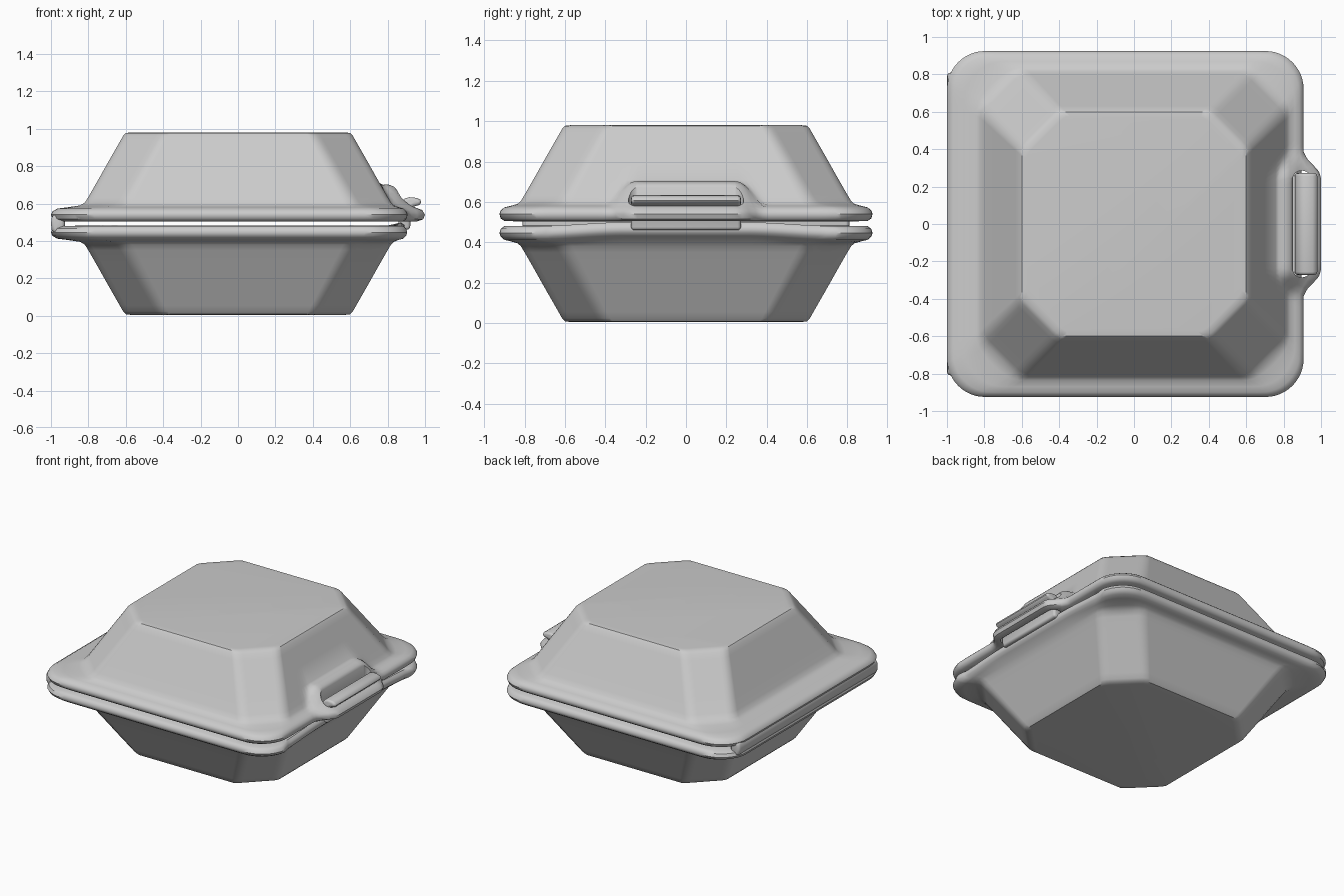
import bpy, bmesh, math

if "Cube" in bpy.data.objects:
    bpy.data.objects.remove(bpy.data.objects["Cube"])

mat = bpy.data.materials.new("soft_grey")
mat.diffuse_color = (0.6, 0.6, 0.6, 1)
mat.use_nodes = True
mat.node_tree.nodes["Principled BSDF"].inputs["Base Color"].default_value = mat.diffuse_color


def smooth(a, b, v):
    t = max(0.0, min(1.0, (v - a) / (b - a)))
    return t * t * (3 - 2 * t)


def lerp(a, b, t):
    return a + (b - a) * t


# half section of a shell: half width, height, corner roundness, (x, z) at the clasp
SECTION = [
    (.575, .980, 0, None), (.600, .977, 0, None), (.614, .962, 0, None),
    (.632, .930, 0, None), (.695, .820, 0, None), (.757, .710, 0, None),
    (.800, .635, 0, (.775, .700)), (.818, .605, 0, (.800, .703)),
    (.835, .590, .4, (.835, .690)), (.870, .580, .9, (.880, .635)),
    (.900, .573, 1, (.940, .582)), (.918, .558, 1, (.985, .565)),
    (.925, .540, 1, (1.00, .540)), (.918, .518, 1, (.990, .515)),
    (.900, .505, 1, (.960, .505)), (.800, .503, .3, (.850, .505)),
    (.770, .530, 0, (.800, .560)), (.755, .560, 0, (.770, .630)),
    (.540, .920, 0, None)]


def ring(h, b):
    """Square with chamfered (b=0) to rounded (b=1) corners; flags the +x side."""
    f = smooth(.81, .925, h)
    left, right, hy, c = h + .075 * f, h - .018 * f, h, .205
    corners = [((right, -hy), (1, -1)), ((right, hy), (1, 1)),
               ((-left, hy), (-1, 1)), ((-left, -hy), (-1, -1))]
    pts = []
    for k in range(4):
        (px, py), (sx, sy) = corners[k]
        cx, cy = px - sx * c, py - sy * c
        a0 = math.radians(-90 + 90 * k)
        a, e = a0, a0 + math.pi / 2
        for i in range(1, 12):                      # corner
            t = (i - .0) / 12
            ang = lerp(a, e, t)
            arc = (math.cos(ang), math.sin(ang))
            lin = (lerp(math.cos(a), math.cos(e), t), lerp(math.sin(a), math.sin(e), t))
            pts.append((cx + c * lerp(lin[0], arc[0], b),
                        cy + c * lerp(lin[1], arc[1], b), False))
        (qx, qy), (tx, ty) = corners[(k + 1) % 4]
        dx, dy = math.cos(e), math.sin(e)
        s = (cx + c * dx, cy + c * dy)
        q = (qx - tx * c + c * dx, qy - ty * c + c * dy)
        for i in range(41):                         # straight side
            t = lerp(.016, .984, i / 40)
            pts.append((lerp(s[0], q[0], t), lerp(s[1], q[1], t), k == 0))
    return pts


def finish(ob, angle=40):
    ob.data.materials.append(mat)
    bpy.ops.object.select_all(action='DESELECT')
    ob.select_set(True)
    bpy.context.view_layer.objects.active = ob
    for m in list(ob.modifiers):
        bpy.ops.object.modifier_apply(modifier=m.name)
    bpy.ops.object.shade_smooth_by_angle(angle=math.radians(angle))


def make_object(name, bm):
    bmesh.ops.recalc_face_normals(bm, faces=bm.faces)
    me = bpy.data.meshes.new(name)
    bm.to_mesh(me)
    bm.free()
    ob = bpy.data.objects.new(name, me)
    bpy.context.collection.objects.link(ob)
    return ob


def shell(name, is_lid):
    bm = bmesh.new()
    loops = []
    for h, z0, b, tab in SECTION:
        vs = []
        for x, y, side in ring(h, b):
            z = z0
            if is_lid:
                if side and tab:
                    w = 1 - smooth(.25, .39, abs(y))
                    x, z = lerp(x, tab[0], w), lerp(z, tab[1], w)
            else:
                z = .985 - z0
                if side and h > .84:
                    z += .019 * (1 - smooth(.3, .75, abs(y)))
                if side and h > .88:
                    x -= .012
            vs.append(bm.verts.new((x, y, z)))
        loops.append(vs)
    n = len(loops[0])
    for a, c in zip(loops, loops[1:]):
        for i in range(n):
            j = (i + 1) % n
            bm.faces.new((a[i], a[j], c[j], c[i]))
    bm.faces.new(loops[0])
    bm.faces.new(loops[-1])
    return make_object(name, bm)


def extrude_profile(name, pts, y):
    """Extrude an x-z outline from -y to y."""
    bm = bmesh.new()
    a = [bm.verts.new((px, -y, pz)) for px, pz in pts]
    c = [bm.verts.new((px, y, pz)) for px, pz in pts]
    bm.faces.new(a)
    bm.faces.new(c[::-1])
    for i in range(len(pts)):
        j = (i + 1) % len(pts)
        bm.faces.new((a[i], a[j], c[j], c[i]))
    return make_object(name, bm)


# bottom tray and lid
base = shell("bottom_tray", False)
finish(base)
lid = shell("lid", True)

# clasp slot through the lid (stadium shaped cutter)
bm = bmesh.new()
low, high = [], []
r, cx, half = .045, .897, .285
for sx, sy, a0 in ((1, 1, 0), (-1, 1, 90), (-1, -1, 180), (1, -1, 270)):
    for i in range(7):
        a = math.radians(a0 + 15 * i)
        px = cx + sx * .003 + r * math.cos(a)
        py = sy * (half - r) + r * math.sin(a)
        low.append(bm.verts.new((px, py, .45)))
        high.append(bm.verts.new((px, py, .85)))
bm.faces.new(low)
bm.faces.new(high)
for i in range(len(low)):
    j = (i + 1) % len(low)
    bm.faces.new((low[i], low[j], high[j], high[i]))
cutter = make_object("slot_cutter", bm)
cutter.hide_render = True
mod = lid.modifiers.new("slot", 'BOOLEAN')
mod.operation, mod.solver, mod.object = 'DIFFERENCE', 'EXACT', cutter
finish(lid)
bpy.data.objects.remove(cutter, do_unlink=True)

# tongue of the tray, hooked through the slot
tongue = extrude_profile("clasp_tongue", [
    (.858, .46), (.860, .57), (.872, .605), (.890, .626), (.915, .634), (.955, .630),
    (.975, .620), (.980, .606), (.970, .592), (.940, .584), (.925, .570), (.920, .46)], .272)
bev = tongue.modifiers.new("round", 'BEVEL')
bev.width, bev.segments, bev.angle_limit = .018, 3, math.radians(70)
finish(tongue, 50)

# hinge joining both rims on the left
hinge = extrude_profile("hinge", [
    (-.925, .44), (-.98, .44), (-.996, .46), (-1, .4925), (-.996, .525),
    (-.98, .545), (-.925, .545)], .81)
bev = hinge.modifiers.new("round", 'BEVEL')
bev.width, bev.segments, bev.angle_limit = .02, 3, math.radians(70)
finish(hinge, 50)
